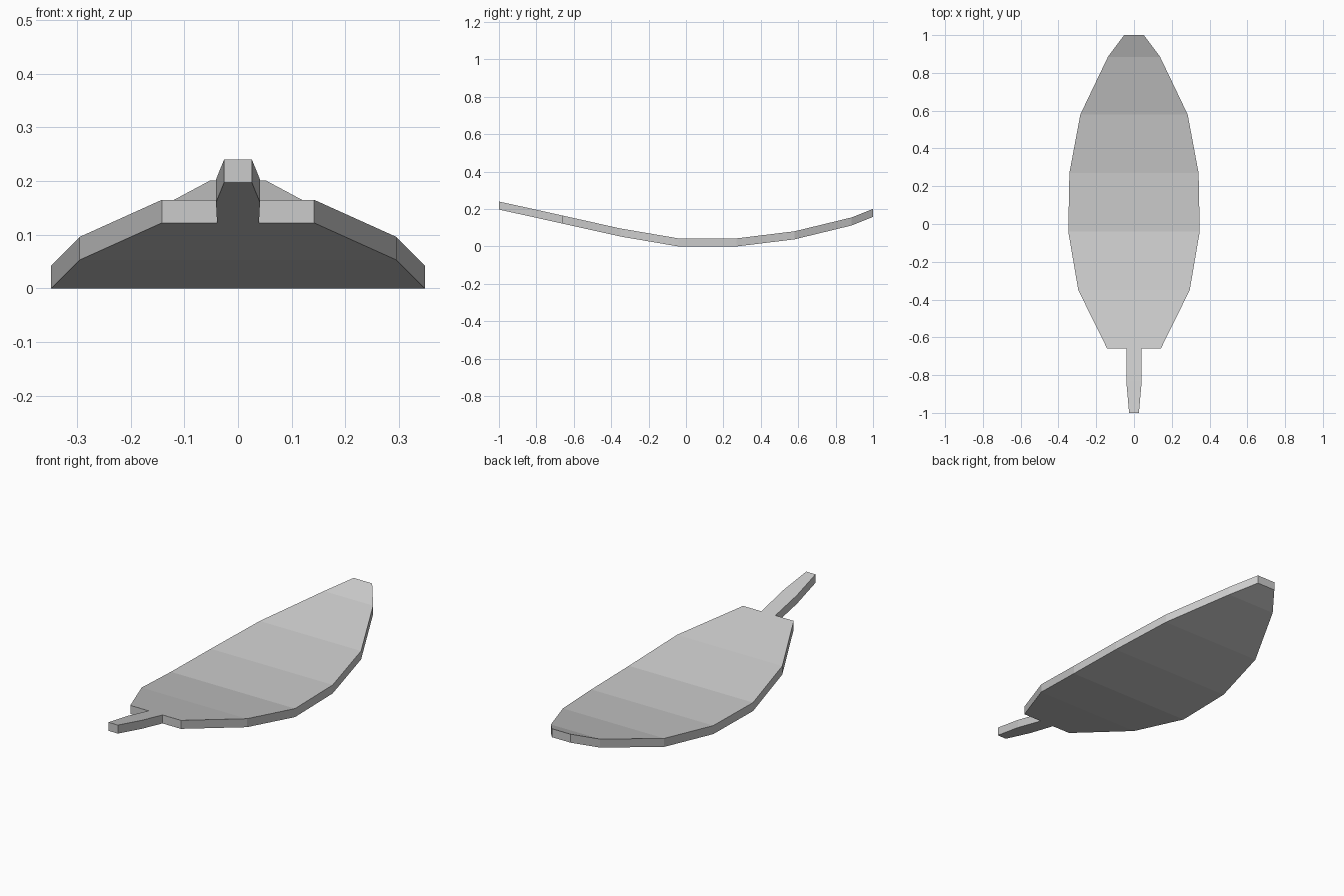
import bpy
import bmesh

cube = bpy.data.objects.get("Cube")
if cube:
    bpy.data.objects.remove(cube, do_unlink=True)

THICKNESS = 0.043

# Cross-sections from front to back: y, half width, underside height
stem = [(-1.0, 0.026, 0.197), (-0.83, 0.041, 0.160), (-0.66, 0.039, 0.122)]
blade = [(-0.66, 0.142, 0.122), (-0.35, 0.295, 0.053), (-0.04, 0.348, 0.0),
         (0.27, 0.342, 0.0), (0.58, 0.284, 0.038), (0.885, 0.138, 0.112),
         (1.0, 0.052, 0.158)]

grey = bpy.data.materials.new("pale_grey")
grey.use_nodes = True
colour = (0.6, 0.6, 0.6, 1.0)
grey.diffuse_color = colour
grey.node_tree.nodes["Principled BSDF"].inputs["Base Color"].default_value = colour


def add_rows(bm, sections):
    """One left and right vertex for each cross-section."""
    return [(bm.verts.new((-w, y, z)), bm.verts.new((w, y, z)))
            for y, w, z in sections]


def add_strip(bm, rows):
    for (a, b), (d, c) in zip(rows, rows[1:]):
        bm.faces.new((a, b, c, d))


bm = bmesh.new()
stem_rows = add_rows(bm, stem)
blade_rows = add_rows(bm, blade)
add_strip(bm, stem_rows)
add_strip(bm, blade_rows[1:])

# First blade panel shares its front edge with the stem
(left, right), (back_left, back_right) = blade_rows[:2]
stem_left, stem_right = stem_rows[-1]
bm.faces.new((left, stem_left, stem_right, right, back_right, back_left))

# Thicken the bent sheet straight upwards
result = bmesh.ops.extrude_face_region(bm, geom=bm.faces[:], use_keep_orig=True)
top = [v for v in result["geom"] if isinstance(v, bmesh.types.BMVert)]
bmesh.ops.translate(bm, verts=top, vec=(0, 0, THICKNESS))
bmesh.ops.recalc_face_normals(bm, faces=bm.faces[:])

mesh = bpy.data.meshes.new("leaf")
bm.to_mesh(mesh)
bm.free()
mesh.materials.append(grey)
leaf = bpy.data.objects.new("leaf", mesh)
bpy.context.collection.objects.link(leaf)
